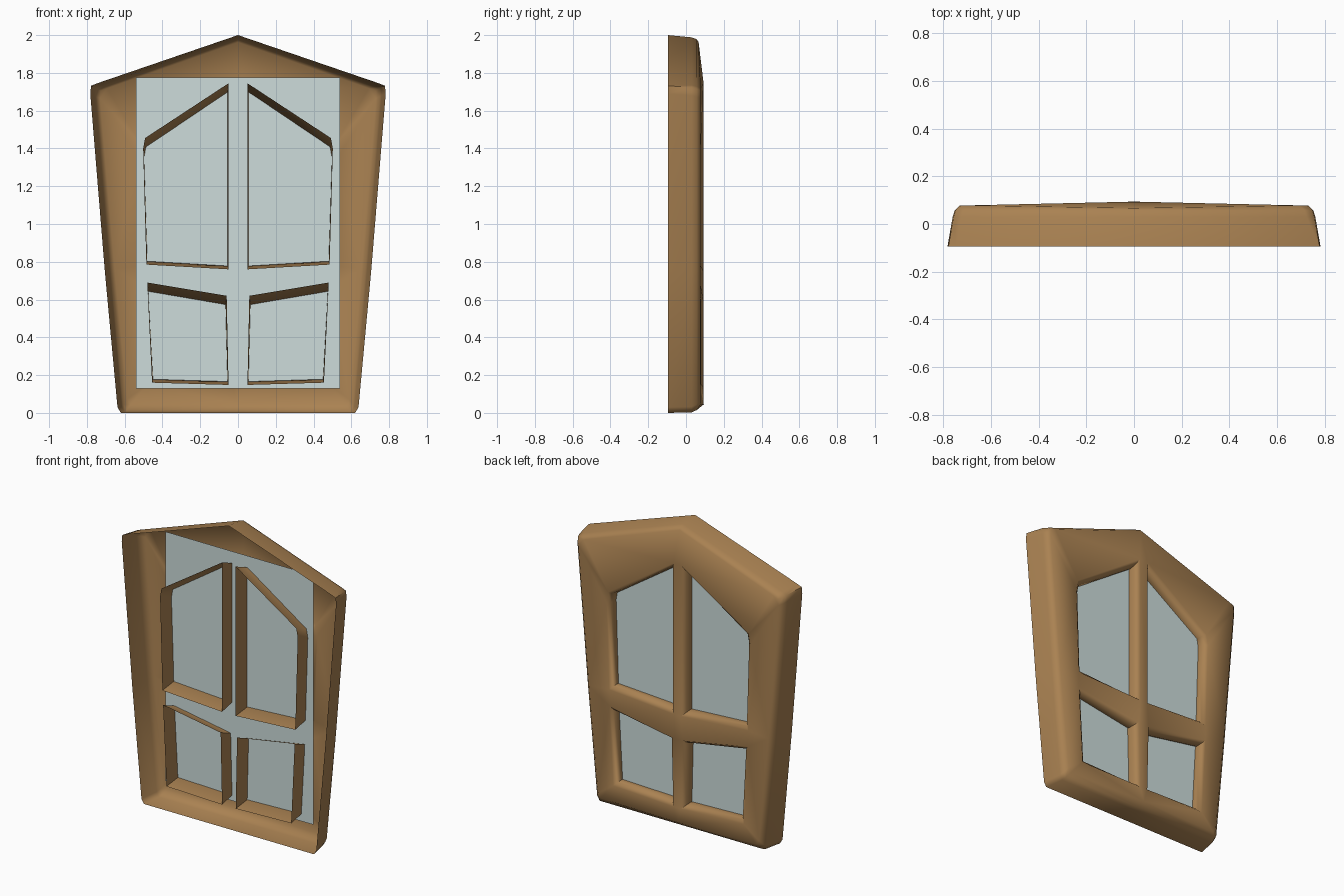
import bpy, bmesh, math
from mathutils import Vector

if "Cube" in bpy.data.objects:
    bpy.data.objects.remove(bpy.data.objects["Cube"], do_unlink=True)

FRONT = -0.095


def material(name, rgb):
    m = bpy.data.materials.new(name)
    m.use_nodes = True
    m.diffuse_color = (*rgb, 1)
    bsdf = m.node_tree.nodes["Principled BSDF"]
    bsdf.inputs["Base Color"].default_value = (*rgb, 1)
    bsdf.inputs["Roughness"].default_value = 0.8
    return m


def make_object(name, bm, mat):
    mesh = bpy.data.meshes.new(name)
    bm.to_mesh(mesh)
    bm.free()
    mesh.materials.append(mat)
    ob = bpy.data.objects.new(name, mesh)
    bpy.context.collection.objects.link(ob)
    return ob


def back_y(x, z):
    """Depth of the gently bulging rear face."""
    return 0.078 + 0.016 * (1 - min(1, abs(x) / 0.5)) - 0.15 * max(0, z - 1.78)


def grow(poly, d):
    """Mitred outward offset of a counter-clockwise polygon."""
    out = []
    for i, p in enumerate(poly):
        a = (Vector(p) - Vector(poly[i - 1])).normalized()
        b = (Vector(poly[(i + 1) % len(poly)]) - Vector(p)).normalized()
        na, nb = Vector((a.y, -a.x)), Vector((b.y, -b.x))
        out.append(tuple(Vector(p) + (na + nb) * d / (1 + na.dot(nb))))
    return out


def add_ring(bm, points, y):
    """Closed ring; y is a depth or a depth function."""
    return [bm.verts.new((x, y(x, z) if callable(y) else y, z)) for x, z in points]


def bridge(bm, rings):
    for r, s in zip(rings, rings[1:]):
        for i in range(len(r)):
            bm.faces.new((r[i - 1], r[i], s[i], s[i - 1]))


def mirrored(poly):
    return [(-x, z) for x, z in reversed(poly)]


wood = material("warm wood", (0.40, 0.222, 0.084))
pane = material("pale glass", (0.61, 0.716, 0.71))

# Outer casing: sides taper and round over into the rear face
half = [(0.62, 0), (0.638, 0.03), (0.705, 0.75), (0.782, 1.69),
        (0.778, 1.732), (0.745, 1.745)]
outline = [(0, 0)] + half + [(0, 2)] + mirrored(half)


def casing(inset, top, bottom):
    return [(x - math.copysign(min(inset, abs(x)), x), bottom + z * (top - bottom) / 2)
            for x, z in outline]


bm = bmesh.new()
outer = [add_ring(bm, casing(0, 2, 0), FRONT),
         add_ring(bm, casing(0.022, 1.988, 0.003), 0.03),
         add_ring(bm, casing(0.03, 1.978, 0.015), 0.057),
         add_ring(bm, casing(0.052, 1.962, 0.045), back_y)]
bridge(bm, outer)
loops = [outer[-1]]

# Four openings with walls reaching forward to the front plane
upper = [(0.05, 0.76), (0.485, 0.785), (0.502, 1.40), (0.492, 1.455), (0.05, 1.745)]
lower = [(0.05, 0.148), (0.455, 0.16), (0.48, 0.69), (0.06, 0.62)]


def throat(poly):
    """Opening narrowed at the glass, mostly along its top."""
    mid = sum(z for x, z in poly) / len(poly)
    return [(x + (0.006 if x < 0.2 else -0.005), z - 0.052 if z > mid else z + 0.02)
            for x, z in poly]


for hole in (upper, lower):
    for flip in (False, True):
        neck = throat(hole)
        shapes = [hole, neck, grow(neck, 0.008), grow(neck, 0.028)]
        if flip:
            shapes = [mirrored(s) for s in shapes]
        rings = [add_ring(bm, s, y) for s, y in zip(shapes, (FRONT, 0.03, 0.062, back_y))]
        bridge(bm, rings)
        loops.append(rings[-1])

# Rear face filled between the casing and the openings
edges = [bm.edges.get((r[i - 1], r[i])) for r in loops for i in range(len(r))]
fill = bmesh.ops.triangle_fill(bm, use_beauty=True, edges=edges, normal=(0, 1, 0))
bmesh.ops.recalc_face_normals(bm, faces=bm.faces)
rear = [f for f in fill["geom"] if isinstance(f, bmesh.types.BMFace)]
if sum(f.normal.y * f.calc_area() for f in rear) < 0:
    bmesh.ops.reverse_faces(bm, faces=bm.faces)
frame = make_object("window_frame", bm, wood)
bpy.ops.object.select_all(action="DESELECT")
frame.select_set(True)
bpy.context.view_layer.objects.active = frame
bpy.ops.object.shade_smooth_by_angle(angle=math.radians(60))

# Single flat glass sheet inside the frame
bm = bmesh.new()
sheet = [(-0.54, 0.13), (0.54, 0.13), (0.54, 1.775), (-0.54, 1.775)]
bm.faces.new(add_ring(bm, sheet, 0.017))
make_object("glass_sheet", bm, pane)
